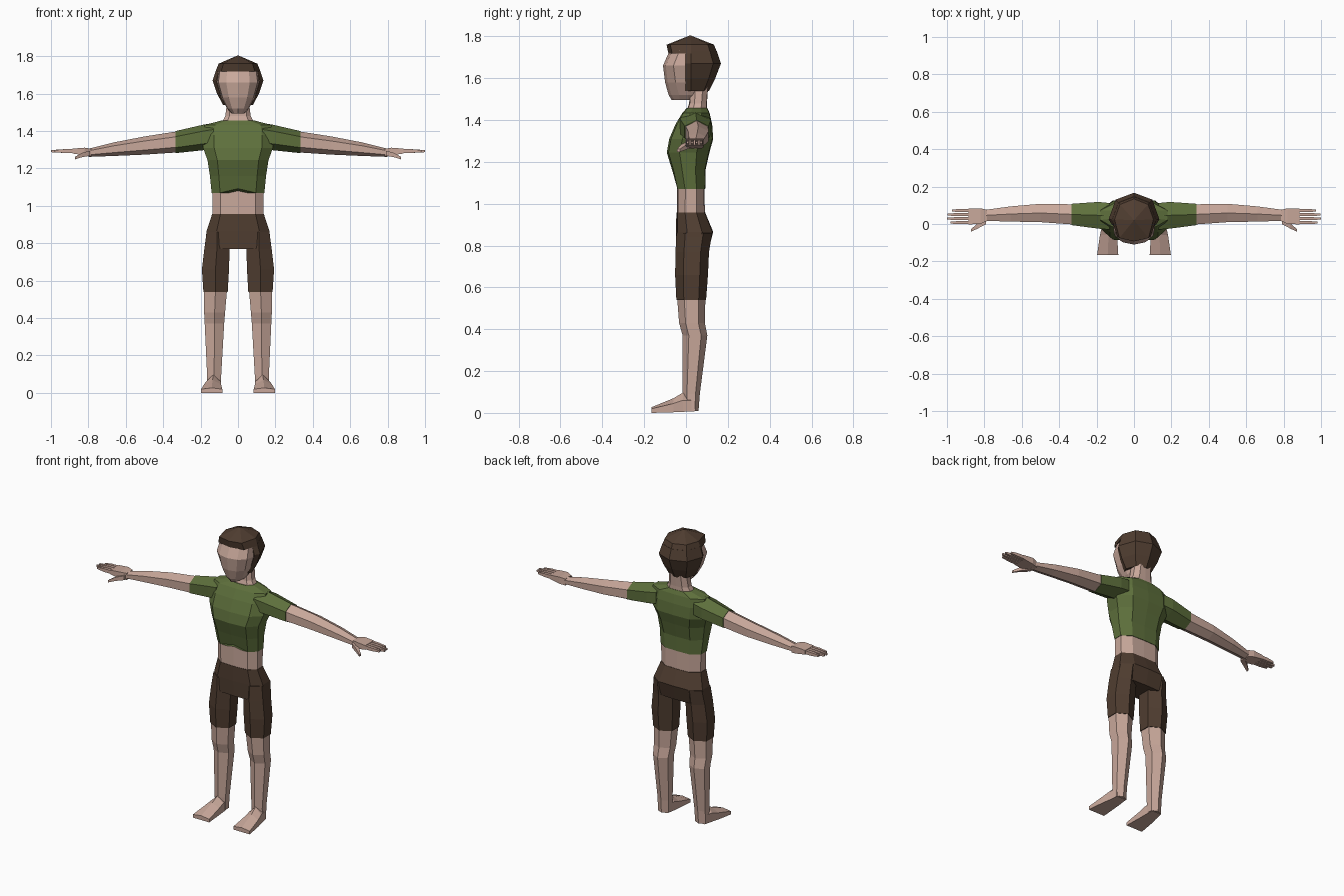
import bpy, bmesh


def material(name, rgb):
    m = bpy.data.materials.new(name)
    m.diffuse_color = (*rgb, 1)
    return m


SKIN = material("skin", (0.58, 0.39, 0.325))
GREEN = material("green cloth", (0.112, 0.162, 0.045))
BROWN = material("dark brown", (0.08, 0.047, 0.03))


def loft(name, rings, mat, mirror=False):
    """Skin a list of equal-length point rings and cap both ends."""
    bm = bmesh.new()
    loops = [[bm.verts.new(p) for p in ring] for ring in rings]
    n = len(loops[0])
    for a, b in zip(loops, loops[1:]):
        for i in range(n):
            j = (i + 1) % n
            bm.faces.new((a[i], a[j], b[j], b[i]))
    bm.faces.new(loops[0])
    bm.faces.new(loops[-1])
    bmesh.ops.remove_doubles(bm, verts=bm.verts, dist=0.0005)
    bmesh.ops.recalc_face_normals(bm, faces=bm.faces)
    me = bpy.data.meshes.new(name)
    bm.to_mesh(me)
    bm.free()
    me.materials.append(mat)
    ob = bpy.data.objects.new(name, me)
    bpy.context.collection.objects.link(ob)
    if mirror:
        mod = ob.modifiers.new("mirror", 'MIRROR')
        mod.use_mirror_merge = False
    return ob


def sym(half):
    """Complete a ring from its right half, given front to back."""
    return half + [(-x, y, z) for x, y, z in reversed(half) if x > 1e-6]


def body(z, hw, yf, yb):
    d = yb - yf
    return sym([(0, yf, z), (0.68 * hw, yf + 0.04 * d, z), (hw, yf + 0.3 * d, z),
                (hw, yb - 0.3 * d, z), (0.6 * hw, yb - 0.02 * d, z), (0, yb, z)])


def hexagon(u0, u1, v0, v1):
    """Six points with a ridge at the middle of both v ends."""
    c, d = (u0 + u1) / 2, v1 - v0
    a, b = v0 + 0.25 * d, v1 - 0.25 * d
    return [(c, v0), (u1, a), (u1, b), (c, v1), (u0, b), (u0, a)]


def leg(z, x0, x1, y0, y1):
    return [(u, v, z) for u, v in hexagon(x0, x1, y0, y1)]


def arm(x, y0, y1, z0, z1):
    return [(x, u, v) for u, v in hexagon(y0, y1, z0, z1)]


def box(x, y0, y1, z0, z1):
    return [(x, y0, z0), (x, y1, z0), (x, y1, z1), (x, y0, z1)]


# Torso: bare waist, cropped shirt, neck
loft("waist", [body(0.94, 0.136, -0.044, 0.09), body(1.09, 0.138, -0.043, 0.089)], SKIN)
hem = [(x, y, z + (0.022 if y < 0 and abs(x) < 0.05 else 0))
       for x, y, z in body(1.07, 0.141, -0.046, 0.092)]
loft("shirt", [hem,
               body(1.16, 0.15, -0.066, 0.093),
               body(1.245, 0.163, -0.092, 0.112),
               body(1.31, 0.187, -0.08, 0.13),
               body(1.38, 0.187, -0.05, 0.125),
               body(1.433, 0.178, -0.018, 0.113),
               body(1.457, 0.085, 0.003, 0.102)], GREEN)
loft("neck", [body(1.45, 0.084, 0.005, 0.1), body(1.48, 0.068, 0.015, 0.1),
              body(1.56, 0.058, 0.02, 0.106)], SKIN)

# Shorts: hips and two legs
loft("shorts_hips", [body(0.957, 0.138, -0.046, 0.092),
                     body(0.865, 0.168, -0.048, 0.13),
                     body(0.77, 0.178, -0.045, 0.105)], BROWN)
loft("shorts_leg", [leg(0.86, 0.055, 0.168, -0.046, 0.125),
                    leg(0.77, 0.045, 0.18, -0.05, 0.11),
                    leg(0.66, 0.048, 0.193, -0.052, 0.105),
                    leg(0.54, 0.055, 0.185, -0.046, 0.096)], BROWN, True)

# Bare legs and feet
loft("lower_leg", [leg(0.56, 0.058, 0.182, -0.043, 0.093),
                   leg(0.43, 0.069, 0.181, -0.033, 0.09),
                   leg(0.37, 0.074, 0.178, -0.016, 0.102),
                   leg(0.09, 0.09, 0.165, -0.016, 0.066),
                   leg(0.01, 0.093, 0.165, -0.01, 0.06)], SKIN, True)


def foot(y, x0, x1, z0, side, top):
    return [(x0, y, z0), (x1, y, z0), (x1, y, side), ((x0 + x1) / 2, y, top), (x0, y, side)]


loft("foot", [foot(0.045, 0.098, 0.162, 0.008, 0.06, 0.075),
              foot(-0.015, 0.092, 0.172, 0.005, 0.06, 0.097),
              foot(-0.06, 0.09, 0.182, 0.003, 0.045, 0.07),
              foot(-0.165, 0.084, 0.197, 0, 0.02, 0.027)], SKIN, True)

# Sleeves and arms
loft("sleeve", [arm(0.13, -0.03, 0.112, 1.305, 1.443),
                arm(0.19, -0.025, 0.118, 1.297, 1.433),
                arm(0.333, -0.006, 0.108, 1.282, 1.4)], GREEN, True)
loft("arm", [arm(0.32, -0.003, 0.105, 1.286, 1.399),
             arm(0.5, 0.01, 0.108, 1.274, 1.371),
             arm(0.66, 0.013, 0.094, 1.267, 1.34),
             arm(0.8, 0.017, 0.075, 1.262, 1.305)], SKIN, True)

# Hands: palm, four fingers, thumb
loft("palm", [box(0.785, 0.017, 0.075, 1.264, 1.305), box(0.82, 0.0, 0.084, 1.27, 1.311),
              box(0.885, -0.002, 0.082, 1.28, 1.306)], SKIN, True)
for i, tip in enumerate((0.98, 1.0, 0.997, 0.972)):
    y = -0.001 + i * 0.0215
    loft(f"finger_{i + 1}", [box(0.87, y, y + 0.018, 1.282, 1.304),
                             box(0.93, y, y + 0.017, 1.283, 1.303),
                             box(tip, y + 0.003, y + 0.014, 1.287, 1.298)], SKIN, True)
loft("thumb", [box(0.79, 0.0, 0.035, 1.268, 1.295), box(0.835, -0.024, 0.004, 1.26, 1.283),
               box(0.872, -0.042, -0.028, 1.248, 1.262)], SKIN, True)


# Head
def face(z, hw, yf, yb):
    return sym([(0, yf, z), (0.55 * hw, yf + 0.013, z), (0.92 * hw, min(-0.03, yf + 0.05), z),
                (hw, 0.01, z), (0.7 * hw, yb, z)])


loft("face", [face(1.495, 0.035, -0.068, 0.05), face(1.52, 0.058, -0.083, 0.08),
              face(1.58, 0.09, -0.1, 0.095), face(1.66, 0.114, -0.11, 0.11),
              face(1.735, 0.104, -0.077, 0.1)], SKIN)


# Hair: back shell and crown
def hair_back(z, hw, yb):
    return sym([(0.86 * hw, -0.005, z), (hw, 0.025, z), (0.72 * hw, 0.78 * yb, z), (0, yb, z)])


def crown(z, hw, yf, yb):
    return sym([(0, yf, z), (0.75 * hw, yf + 0.018, z), (hw, 0.025, z),
                (0.72 * hw, 0.78 * yb, z), (0, yb, z)])


loft("hair_back", [hair_back(1.54, 0.08, 0.11), hair_back(1.6, 0.112, 0.14),
                   hair_back(1.67, 0.136, 0.167), hair_back(1.73, 0.116, 0.147)], BROWN)
loft("hair_crown", [crown(1.718, 0.12, -0.084, 0.15), crown(1.76, 0.104, -0.093, 0.134),
                    [(0.0001 * x, 0.02 + 0.0001 * y, 1.805)
                     for x, y, z in crown(0, 1, -1, 1)]], BROWN)
